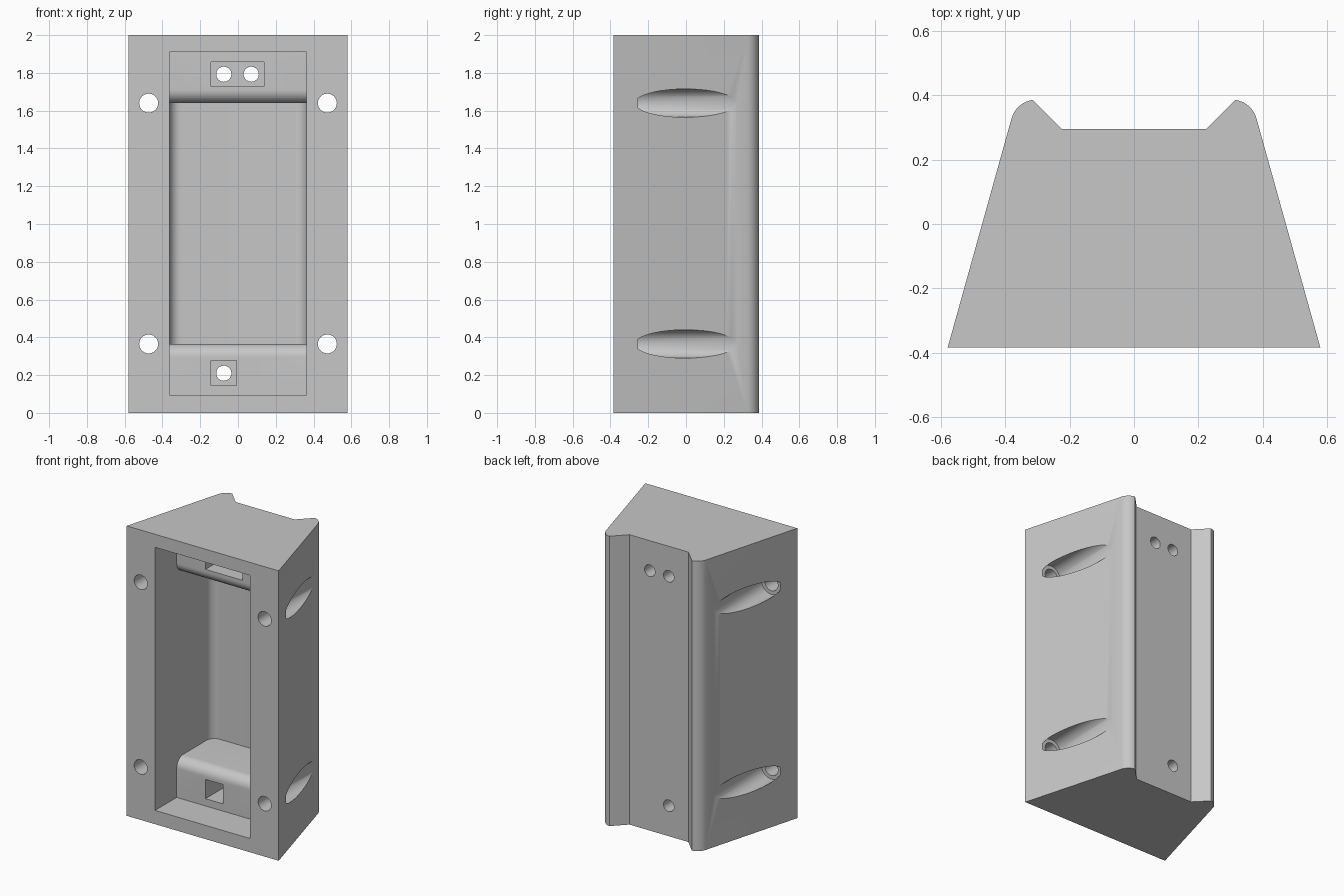
import bpy, bmesh, math
from math import sin, cos, pi, radians
from mathutils import Vector

cube = bpy.data.objects.get("Cube")
if cube:
    bpy.data.objects.remove(cube)

grey = bpy.data.materials.new("light_grey")
grey.use_nodes = True
GREY = (0.57, 0.57, 0.57, 1)
grey.diffuse_color = GREY
grey.node_tree.nodes["Principled BSDF"].inputs["Base Color"].default_value = GREY


def arc(cx, cy, r, start, end, n=10):
    """Points on an arc, angles in degrees."""
    angles = [radians(start + (end - start) * i / n) for i in range(n + 1)]
    return [(cx + r * cos(a), cy + r * sin(a)) for a in angles]


def prism(name, points, axis, lo, hi):
    """Extrude a 2D profile along an axis from lo to hi."""
    place = {"x": lambda a, b, d: (d, a, b),
             "y": lambda a, b, d: (a, d, b),
             "z": lambda a, b, d: (a, b, d)}[axis]
    bm = bmesh.new()
    face = bm.faces.new([bm.verts.new(place(a, b, lo)) for a, b in points])
    extruded = bmesh.ops.extrude_face_region(bm, geom=[face])["geom"]
    moved = [v for v in extruded if isinstance(v, bmesh.types.BMVert)]
    bmesh.ops.translate(bm, verts=moved, vec=Vector(place(0, 0, hi - lo)))
    bmesh.ops.recalc_face_normals(bm, faces=bm.faces)
    mesh = bpy.data.meshes.new(name)
    bm.to_mesh(mesh)
    bm.free()
    mesh.materials.append(grey)
    obj = bpy.data.objects.new(name, mesh)
    bpy.context.collection.objects.link(obj)
    return obj


def combine(target, tool, operation="DIFFERENCE"):
    """Apply a boolean and discard the tool."""
    tool.hide_render = True
    mod = target.modifiers.new("cut", "BOOLEAN")
    mod.operation, mod.solver, mod.object = operation, "EXACT", tool
    bpy.context.view_layer.objects.active = target
    bpy.ops.object.modifier_apply(modifier=mod.name)
    bpy.data.objects.remove(tool)


def drill(target, x, z, r, lo, hi):
    circle = arc(x, z, r, 0, 360, 40)[:-1]
    combine(target, prism("drill", circle, "y", lo, hi), "DIFFERENCE")


# Wedge body with two rounded lips along the back
half = [(0.58, -0.385)] + arc(0.304, 0.307, 0.08, 15.5, 82) + [(0.225, 0.295)]
body = prism("bracket_body", half + [(-x, y) for x, y in reversed(half)], "z", 0, 2)

# Stepped pocket: side profile with rounded ledges, crossed with a rounded plan
FRONT, LEDGE, BACK, R = -0.5, -0.15, 0.235, 0.07
side = [(FRONT, 0.095), (LEDGE, 0.095)]
side += arc(LEDGE + R, 0.365 - R, R, 180, 90)
side += [(0.5, 0.365), (0.5, 1.64)]
side += arc(LEDGE + R, 1.64 + R, R, 270, 180)
side += [(LEDGE, 1.91), (FRONT, 1.91)]
pocket = prism("pocket", side, "x", -0.6, 0.6)
W, F = 0.363, 0.06
plan = [(-W, FRONT - 0.1), (W, FRONT - 0.1)]
plan += arc(W - F, BACK - F, F, 0, 90) + arc(F - W, BACK - F, F, 90, 180)
combine(pocket, prism("plan", plan, "z", -0.5, 2.5), "INTERSECT")
combine(body, pocket)

# Rectangular recesses in the ledges, with round holes through to the back
for x0, x1, z0, z1 in ((-0.143, -0.008, 0.145, 0.278), (-0.143, 0.138, 1.727, 1.858)):
    rect = [(x0, z0), (x1, z0), (x1, z1), (x0, z1)]
    combine(body, prism("recess", rect, "y", LEDGE - 0.1, 0.18))
for x, z in ((-0.075, 0.21), (-0.075, 1.793), (0.07, 1.793)):
    drill(body, x, z, 0.04, 0.1, 0.5)

# Screw holes in the front with wide counterbores breaking out of the sides
for x in (-0.473, 0.473):
    for z in (0.365, 1.64):
        drill(body, x, z, 0.05, -0.5, 0)
        drill(body, x, z, 0.075, -0.255, 0.5)

bpy.ops.object.select_all(action="DESELECT")
body.select_set(True)
bpy.context.view_layer.objects.active = body
bpy.ops.object.shade_smooth_by_angle(angle=radians(30))
